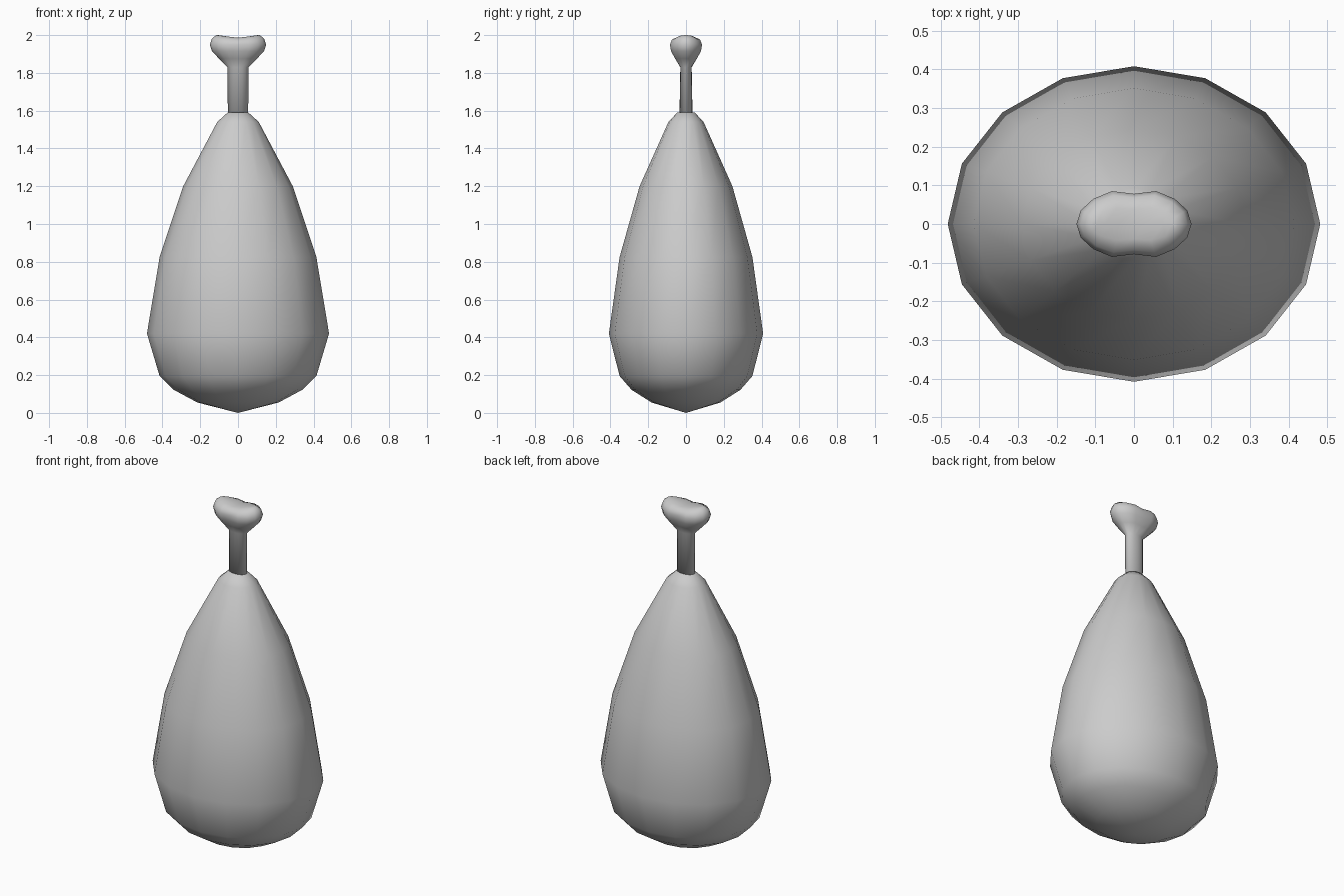
import bpy, bmesh, math

cube = bpy.data.objects.get("Cube")
if cube:
    bpy.data.objects.remove(cube)

SIDES = 16

grey = bpy.data.materials.new("light_grey")
grey.use_nodes = True
colour = (0.6, 0.6, 0.6, 1)
grey.diffuse_color = colour
grey.node_tree.nodes["Principled BSDF"].inputs["Base Color"].default_value = colour


def loft(name, rings):
    """Bridge oval rings given as (x radius, y radius, height, waist, dip)."""
    bm = bmesh.new()
    loops = []
    for rx, ry, z, waist, dip in rings:
        loop = []
        for i in range(SIDES):
            a = math.tau * i / SIDES
            x, y = rx * math.cos(a), ry * math.sin(a)
            if i % (SIDES // 2) == SIDES // 4:
                y *= 1 - waist
            loop.append(bm.verts.new((x, y, z - dip * (1 - abs(math.cos(a))))))
        loops.append(loop)
    for low, high in zip(loops, loops[1:]):
        for i in range(SIDES):
            j = (i + 1) % SIDES
            bm.faces.new((low[i], low[j], high[j], high[i]))
    # Collapsed end rings close the shape
    bmesh.ops.remove_doubles(bm, verts=bm.verts[:], dist=0.0005)
    bmesh.ops.recalc_face_normals(bm, faces=bm.faces[:])
    mesh = bpy.data.meshes.new(name)
    bm.to_mesh(mesh)
    bm.free()
    mesh.materials.append(grey)
    mesh.shade_smooth()
    obj = bpy.data.objects.new(name, mesh)
    bpy.context.collection.objects.link(obj)
    return obj


# Pear-shaped meat, slightly flattened front to back
profile = [(0, 0.0), (0.215, 0.055), (0.34, 0.122), (0.415, 0.195), (0.482, 0.42),
           (0.415, 0.825), (0.29, 1.2), (0.11, 1.54), (0.055, 1.59), (0, 1.595)]
loft("meat", [(r, r * 0.847, z, 0, 0) for r, z in profile])

# Bone shaft flaring into a two-lobed knuckle with a notch on top
loft("bone", [
    (0, 0, 1.5, 0, 0),
    (0.053, 0.036, 1.5, 0, 0),
    (0.056, 0.03, 1.83, 0, 0),
    (0.10, 0.062, 1.875, 0.1, 0),
    (0.138, 0.086, 1.915, 0.15, 0),
    (0.149, 0.092, 1.95, 0.15, 0),
    (0.138, 0.08, 1.982, 0.15, 0.008),
    (0.115, 0.045, 2.0, 0.15, 0.014),
    (0.105, 0, 2.0, 0, 0.016),
])
